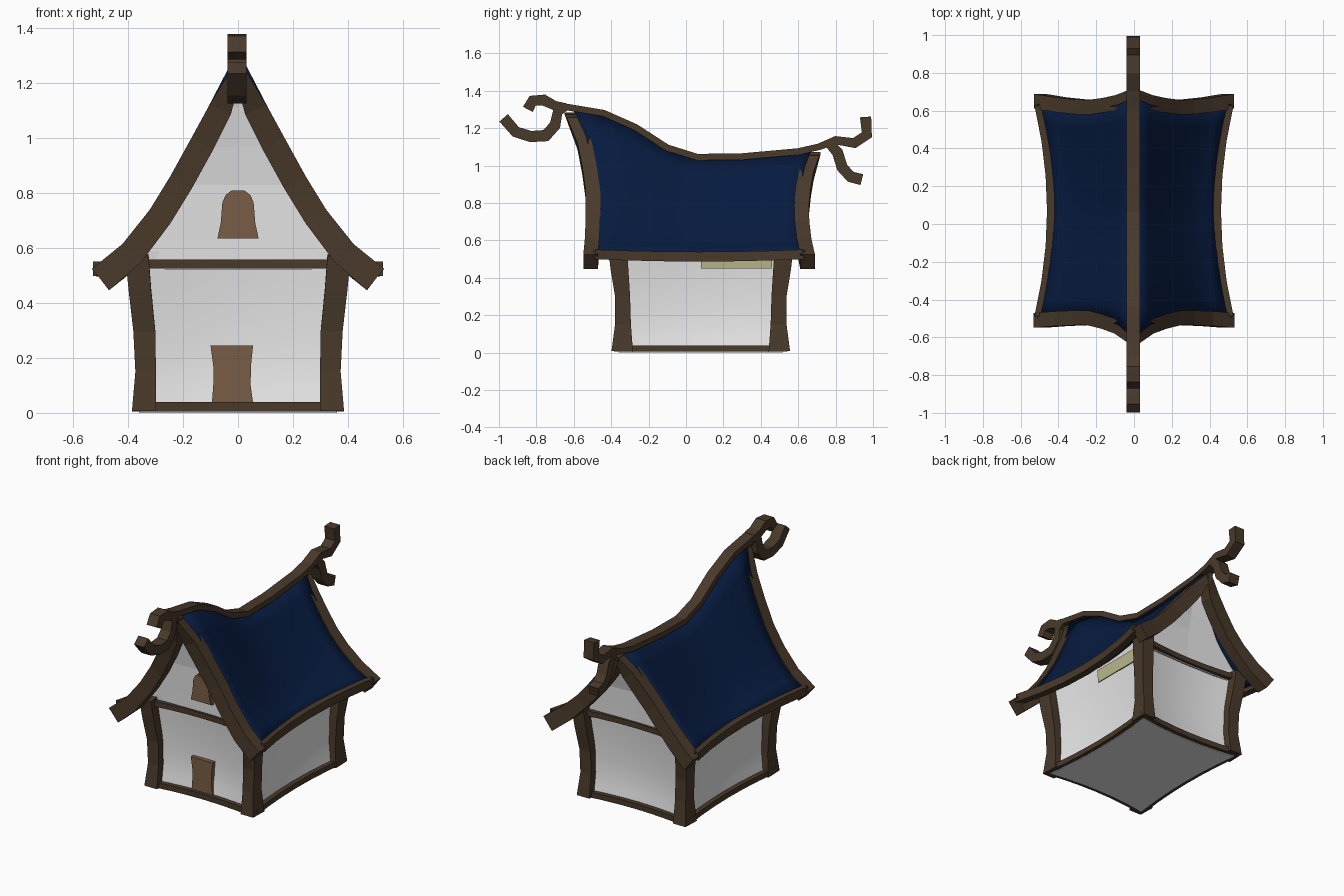
import bpy, bmesh, math
from mathutils import Vector as V

if "Cube" in bpy.data.objects:
    bpy.data.objects.remove(bpy.data.objects["Cube"])


def mat(name, r, g, b):
    m = bpy.data.materials.new(name)
    m.diffuse_color = (r, g, b, 1)
    m.use_nodes = True
    m.node_tree.nodes["Principled BSDF"].inputs["Base Color"].default_value = m.diffuse_color
    return m


WOOD = mat("dark_wood", 0.066, 0.041, 0.023)
WALL = mat("white_plaster", 0.8, 0.8, 0.8)
ROOF = mat("blue_roof", 0.002, 0.0105, 0.05)
DOOR = mat("light_wood", 0.19, 0.108, 0.058)
PALE = mat("pale_yellow", 0.5, 0.49, 0.27)
CY = 0.079  # centre of the walls in y


def obj(name, bm, m, mirror=False, thick=0, smooth=False):
    bmesh.ops.recalc_face_normals(bm, faces=bm.faces)
    me = bpy.data.meshes.new(name)
    bm.to_mesh(me)
    bm.free()
    me.materials.append(m)
    o = bpy.data.objects.new(name, me)
    bpy.context.collection.objects.link(o)
    if thick:
        s = o.modifiers.new("thickness", "SOLIDIFY")
        s.thickness, s.offset = thick, 0
    if mirror:
        o.modifiers.new("mirror", "MIRROR").use_clip = False
    if smooth:
        bpy.ops.object.select_all(action="DESELECT")
        o.select_set(True)
        bpy.context.view_layer.objects.active = o
        bpy.ops.object.shade_smooth_by_angle(angle=math.radians(30))
    return o


def sweep(name, pts, side, sizes, m=WOOD, mirror=False):
    """Rectangular bar along a path; sizes = (along side, across) per point or one pair."""
    pts, s = [V(p) for p in pts], V(side)
    if not isinstance(sizes, list):
        sizes = [sizes] * len(pts)
    bm = bmesh.new()
    rings = []
    for i, p in enumerate(pts):
        t = V((0, 0, 0))
        if i:
            t += (p - pts[i - 1]).normalized()
        if i < len(pts) - 1:
            t += (pts[i + 1] - p).normalized()
        n = t.cross(s).normalized()
        w, h = sizes[i]
        rings.append([bm.verts.new(p + s * w / 2 * a + n * h / 2 * b)
                      for a, b in ((-1, -1), (1, -1), (1, 1), (-1, 1))])
    for a, b in zip(rings, rings[1:]):
        for k in range(4):
            bm.faces.new((a[k], a[(k + 1) % 4], b[(k + 1) % 4], b[k]))
    bm.faces.new(rings[0])
    bm.faces.new(rings[-1])
    return obj(name, bm, m, mirror)


def grid(rows, closed=False):
    bm = bmesh.new()
    vs = [[bm.verts.new(p) for p in r] for r in rows]
    for a, b in zip(vs, vs[1:]):
        for k in range(len(a) if closed else len(a) - 1):
            j = (k + 1) % len(a)
            bm.faces.new((a[k], a[j], b[j], b[k]))
    return bm, vs


def plate(name, outline, y, thick, m):
    bm = bmesh.new()
    f = bm.faces.new([bm.verts.new((x, y, z)) for x, z in outline])
    r = bmesh.ops.extrude_face_region(bm, geom=[f])
    for v in r["geom"]:
        if isinstance(v, bmesh.types.BMVert):
            v.co.y += thick
    return obj(name, bm, m)


def interp(tab, x):
    if x <= tab[0][0]:
        return tab[0][1]
    for (a, p), (b, q) in zip(tab, tab[1:]):
        if x <= b:
            return p + (q - p) * (x - a) / (b - a)
    return tab[-1][1]


RIDGE = [(-0.65, 1.315), (-0.44, 1.28), (-0.27, 1.205), (-0.1, 1.095), (0.06, 1.045),
         (0.3, 1.048), (0.6, 1.075), (0.71, 1.1)]
YF = [(0, -0.61), (0.15, -0.545), (0.4, -0.497), (0.7, -0.497), (1, -0.51)]
YB = [(0, 0.68), (0.15, 0.645), (0.4, 0.617), (0.7, 0.622), (1, 0.65)]


def roof(t, v):
    """Roof surface: t from ridge to eave, v from front to back."""
    y0, y1 = interp(YF, t), interp(YB, t)
    yr = -0.60 + 1.28 * v
    bend = (2 * v - 1) ** 2
    xe, ze = 0.438 + 0.072 * bend, 0.517 + 0.013 * bend
    sag = 0.1 - 0.045 * v
    zr = interp(RIDGE, yr) - 0.01
    dip = (2 * t + 3.375 * t * t) * (1 - t)
    return V((xe * t, y0 + (y1 - y0) * v, zr + (ze - zr) * t - sag * dip))


# Blue roof
bm, _ = grid([[roof(i / 7, 0.01 + 0.98 * j / 12) for j in range(13)] for i in range(8)])
obj("roof", bm, ROOF, mirror=True, thick=0.025, smooth=True)

# Gable boards and eave beams
for name, v in (("front_gable_board", 0), ("back_gable_board", 1)):
    path = [roof(t, v) + V((-0.022, 0, -0.026)) for t in (0, 0.17, 0.3, 0.45, 0.6, 0.8, 1)]
    path[0] += V((0.012, 0, 0.008))
    path[-1] += V((0.012, 0, -0.018))
    sweep(name, path, (0, 1, 0), [(0.078, h) for h in (0.03, 0.085, 0.09, 0.09, 0.09, 0.095, 0.1)],
          mirror=True)
sweep("eave_beam", [roof(1, 0.02 + 0.96 * j / 6) + V((0, 0, -0.004)) for j in range(7)],
      (1, 0, 0), (0.045, 0.052), mirror=True)

# Ridge beam and curled finials
X = -0.004
BAR = [
    ("ridge_beam", RIDGE + [(0.80, 1.135), (0.90, 1.12), (0.967, 1.165), (0.96, 1.26)],
     [0.035] * 8 + [0.045, 0.055, 0.06, 0.06]),
    ("front_upper_curl", [(-0.64, 1.315), (-0.70, 1.32), (-0.76, 1.35), (-0.82, 1.347), (-0.845, 1.30)],
     [0.035, 0.05, 0.06, 0.06, 0.06]),
    ("front_lower_curl", [(-0.64, 1.315), (-0.685, 1.29), (-0.70, 1.215), (-0.75, 1.16), (-0.83, 1.155),
                          (-0.91, 1.18), (-0.975, 1.255)], [0.04, 0.055, 0.06, 0.065, 0.06, 0.06, 0.06]),
    ("back_lower_curl", [(0.77, 1.115), (0.81, 1.07), (0.835, 0.99), (0.88, 0.94), (0.94, 0.925)],
     [0.05, 0.06, 0.06, 0.06, 0.06]),
]
for name, pts, hs in BAR:
    sweep(name, [(X, y, z) for y, z in pts], (1, 0, 0), [(0.07, h) for h in hs])

# Plaster walls: bowed inwards in plan, pinched at mid height
HX = [(0, 0.36), (0.15, 0.335), (0.35, 0.335), (0.62, 0.365)]
HY = [(0, 0.44), (0.15, 0.415), (0.35, 0.417), (0.62, 0.445)]


def wall_ring(z, grow=0.0):
    hx, hy = interp(HX, z) + grow, interp(HY, z) + grow
    cs = [(-hx, -hy), (hx, -hy), (hx, hy), (-hx, hy)]
    inward = [(0, 1), (-1, 0), (0, -1), (1, 0)]
    ring = []
    for k in range(4):
        a, b, n = V(cs[k]), V(cs[(k + 1) % 4]), V(inward[k])
        for i in range(6):
            s = i / 6
            p = a.lerp(b, s) + n * 0.03 * 4 * s * (1 - s)
            ring.append(V((p.x, p.y + CY, z)))
    return ring


bm, vs = grid([wall_ring(z) for z in (0, 0.08, 0.15, 0.25, 0.35, 0.48, 0.59)], closed=True)
bm.faces.new(vs[0])
obj("walls", bm, WALL, smooth=True)

# Gable walls, leaning out towards the ridge
for name, v, sgn in (("front_gable", 0, -1), ("back_gable", 1, 1)):
    prof = [roof(t, v) - V((0, 0, 0.035)) for t in (0.01, 0.15, 0.3, 0.45, 0.6, 0.7)]
    prof.append(V((0.36, 0, 0.52)))
    top = prof[0].z
    rows = []
    for p in prof:
        f = (p.z - 0.52) / (top - 0.52)
        y = CY + sgn * (0.425 + 0.03 * f + 0.1 * max(0, f - 0.45))
        rows.append([(-p.x, y, p.z), (0, y - sgn * 0.008, p.z), (p.x, y, p.z)])
    bm, _ = grid(rows)
    obj(name, bm, WALL, thick=0.01)

# Corner posts
for fy, label in ((-1, "front"), (1, "back")):
    zs = [(0.006, 0.342, 0.42, 0.088, 0.115), (0.15, 0.336, 0.416, 0.075, 0.085),
          (0.30, 0.341, 0.418, 0.08, 0.08), (0.45, 0.357, 0.435, 0.082, 0.095),
          (0.575, 0.368, 0.447, 0.085, 0.1)]
    sweep(label + "_post", [(x, CY + fy * hy, z) for z, x, hy, _, _ in zs], (1, 0, 0),
          [(w, d) for _, _, _, w, d in zs], mirror=True)

# Sill beams around the base, cross beams below the gables
base, high = wall_ring(0.022, 0.008), wall_ring(0.542, 0.008)
for k, label in enumerate(("front", "right", "back", "left")):
    pick = [(6 * k + i) % 24 for i in range(7)]
    sweep(label + "_sill", [base[i] for i in pick], (0, 0, 1), (0.034, 0.04))
    if k % 2 == 0:
        sweep(label + "_cross_beam", [high[i] for i in pick], (0, 0, 1), (0.034, 0.045))

# Door and arched window
plate("door", [(-0.095, 0.035), (0.055, 0.035), (0.046, 0.1), (0.047, 0.17), (0.055, 0.246),
               (-0.1, 0.246), (-0.09, 0.17), (-0.09, 0.1)], -0.335, 0.04, DOOR)


def arch(s):
    half = [(0.075, 0.635), (0.063, 0.69), (0.057, 0.765), (0.045, 0.793), (0.022, 0.81)]
    pts = half + [(-x, z) for x, z in reversed(half)]
    return [(x * s, 0.72 + (z - 0.72) * s) for x, z in pts]


plate("window_frame", arch(1), -0.372, 0.034, DOOR)
plate("window_panel", arch(0.9), -0.376, 0.008, DOOR)

# Pale panel high on the right wall
bm, _ = grid([[(x, y, z) for y in (0.08, 0.27, 0.46)] for x, z in ((0.347, 0.45), (0.354, 0.53))])
obj("pale_side_panel", bm, PALE, thick=0.008)
